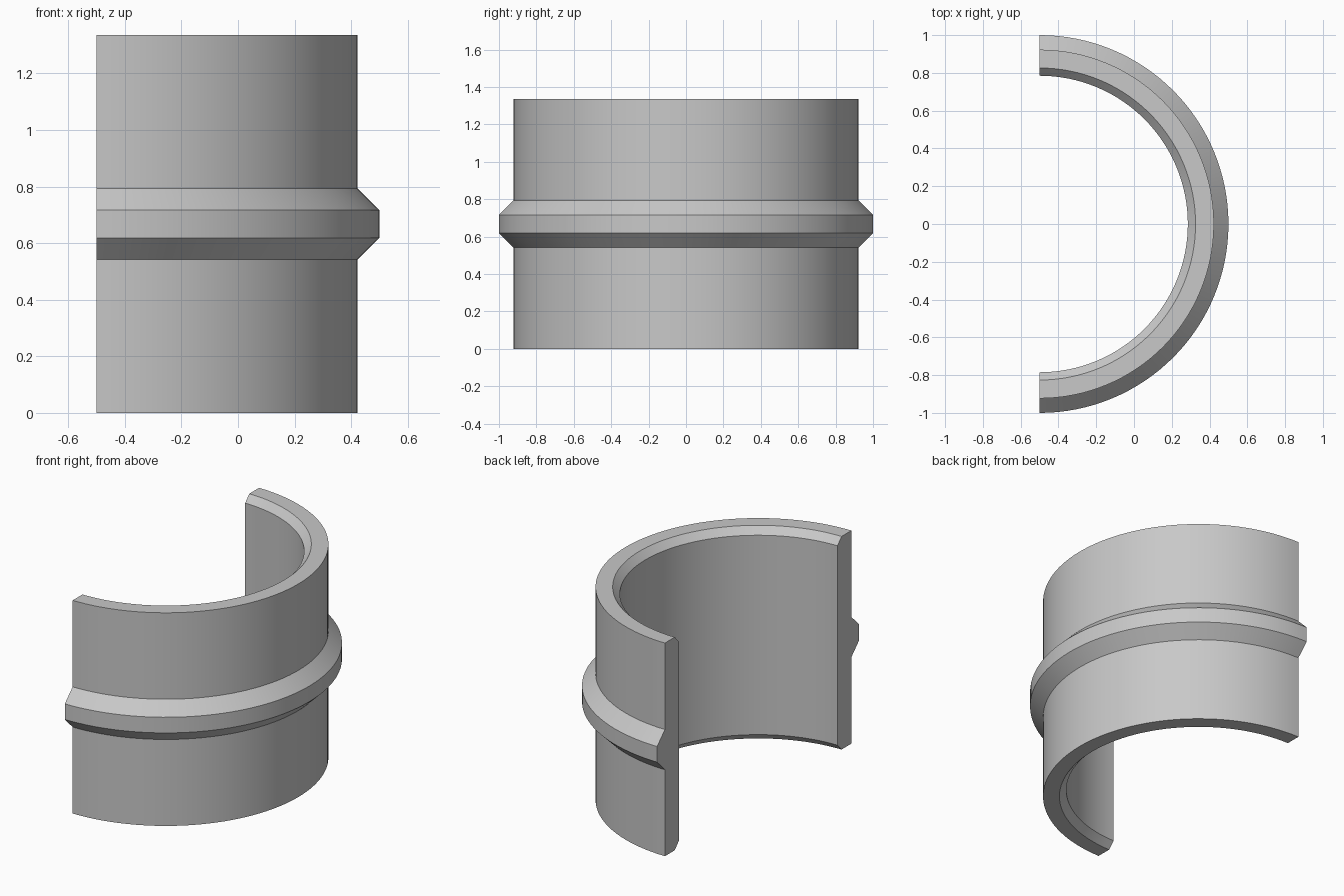
import bpy, bmesh, math

if "Cube" in bpy.data.objects:
    bpy.data.objects.remove(bpy.data.objects["Cube"])

SEGMENTS = 64
AXIS_X = -0.5          # centre line of the half ring
H = 1.335              # height
MID = H / 2
R_IN, R_CHAMFER, R_OUT, R_RIDGE = 0.785, 0.826, 0.923, 1.0
CHAMFER_H = 0.043

grey = bpy.data.materials.new("plain_grey")
grey.diffuse_color = (0.58, 0.58, 0.58, 1)
grey.use_nodes = True
grey.node_tree.nodes["Principled BSDF"].inputs["Base Color"].default_value = grey.diffuse_color

# Wall cross-section (radius, height): chamfered bore and an outer ridge
profile = [
    (R_CHAMFER, 0), (R_OUT, 0),
    (R_OUT, MID - 0.126), (R_RIDGE, MID - 0.049),
    (R_RIDGE, MID + 0.049), (R_OUT, MID + 0.126),
    (R_OUT, H), (R_CHAMFER, H),
    (R_IN, H - CHAMFER_H), (R_IN, CHAMFER_H),
]

# Sweep the section through half a turn
bm = bmesh.new()
rings = []
for i in range(SEGMENTS + 1):
    a = -math.pi / 2 + math.pi * i / SEGMENTS
    rings.append([bm.verts.new((AXIS_X + r * math.cos(a), r * math.sin(a), z))
                  for r, z in profile])
n = len(profile)
for a, b in zip(rings, rings[1:]):
    for j in range(n):
        k = (j + 1) % n
        bm.faces.new((a[j], b[j], b[k], a[k]))

# Flat cut ends
bm.faces.new(rings[0])
bm.faces.new(rings[-1][::-1])
bmesh.ops.recalc_face_normals(bm, faces=bm.faces)

mesh = bpy.data.meshes.new("half_sleeve")
bm.to_mesh(mesh)
bm.free()
mesh.materials.append(grey)
sleeve = bpy.data.objects.new("half_sleeve", mesh)
bpy.context.collection.objects.link(sleeve)

# Smooth around the curve, sharp at the profile corners
bpy.context.view_layer.objects.active = sleeve
sleeve.select_set(True)
bpy.ops.object.shade_smooth_by_angle(angle=math.radians(30))
